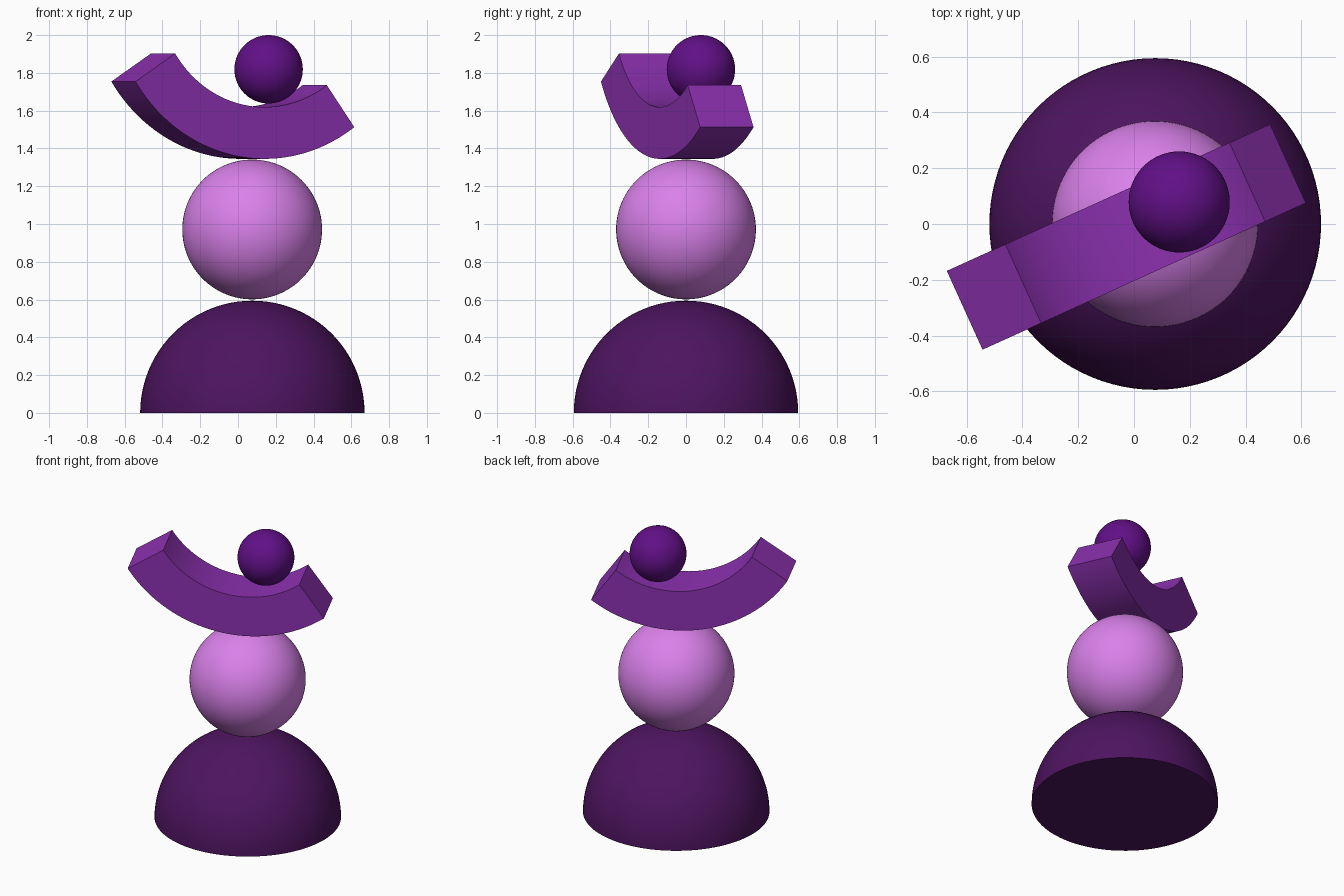
import bpy, bmesh, math
from mathutils import Matrix, Vector

if "Cube" in bpy.data.objects:
    bpy.data.objects.remove(bpy.data.objects["Cube"])


def finish(name, bm, color):
    bmesh.ops.recalc_face_normals(bm, faces=bm.faces[:])
    mesh = bpy.data.meshes.new(name)
    bm.to_mesh(mesh)
    bm.free()
    obj = bpy.data.objects.new(name, mesh)
    bpy.context.collection.objects.link(obj)
    mat = bpy.data.materials.new(name + "_colour")
    mat.diffuse_color = (*color, 1)
    mat.use_nodes = True
    mat.node_tree.nodes["Principled BSDF"].inputs["Base Color"].default_value = mat.diffuse_color
    mesh.materials.append(mat)
    bpy.ops.object.select_all(action='DESELECT')
    obj.select_set(True)
    bpy.context.view_layer.objects.active = obj
    bpy.ops.object.shade_smooth_by_angle(angle=math.radians(30))
    return obj


def ball(name, center, radius, color, half=False):
    bm = bmesh.new()
    bmesh.ops.create_uvsphere(bm, u_segments=96, v_segments=48, radius=radius)
    if half:  # keep the upper half and close its base
        bmesh.ops.bisect_plane(bm, geom=bm.verts[:] + bm.edges[:] + bm.faces[:],
                               plane_co=(0, 0, 0), plane_no=(0, 0, -1), clear_outer=True)
        rim = [e for e in bm.edges if len(e.link_faces) == 1]
        if rim:
            bmesh.ops.contextual_create(bm, geom=rim)
    bmesh.ops.translate(bm, verts=bm.verts[:], vec=center)
    return finish(name, bm, color)


def arch(name, center, r_in, r_out, start, end, width, turn, color, steps=64):
    # ring sector in the xz plane, extruded across its width, turned about z
    bm = bmesh.new()
    angles = [math.radians(start + (end - start) * i / steps) for i in range(steps + 1)]
    rows = [[bm.verts.new((r * math.cos(a), y, r * math.sin(a)))
             for r, y in ((r_in, -width / 2), (r_out, -width / 2),
                          (r_out, width / 2), (r_in, width / 2))] for a in angles]
    for a, b in zip(rows, rows[1:]):
        for k in range(4):
            j = (k + 1) % 4
            bm.faces.new((a[k], a[j], b[j], b[k]))
    bm.faces.new(rows[0])
    bm.faces.new(rows[-1][::-1])
    bm.transform(Matrix.Translation(Vector(center)) @ Matrix.Rotation(math.radians(turn), 4, 'Z'))
    return finish(name, bm, color)


# Stack from the floor up
ball("base_dome", (0.076, 0, 0), 0.594, (0.076, 0.007, 0.117), half=True)
ball("middle_ball", (0.075, 0, 0.971), 0.37, (0.70, 0.22, 0.83))
arch("tilted_arch", (0.077, 0.001, 2.238), 0.619, 0.893, 212.8, 305.7, 0.31, 24.4,
     (0.26, 0.03, 0.43))
ball("top_ball", (0.162, 0.079, 1.819), 0.181, (0.12, 0.005, 0.24))
